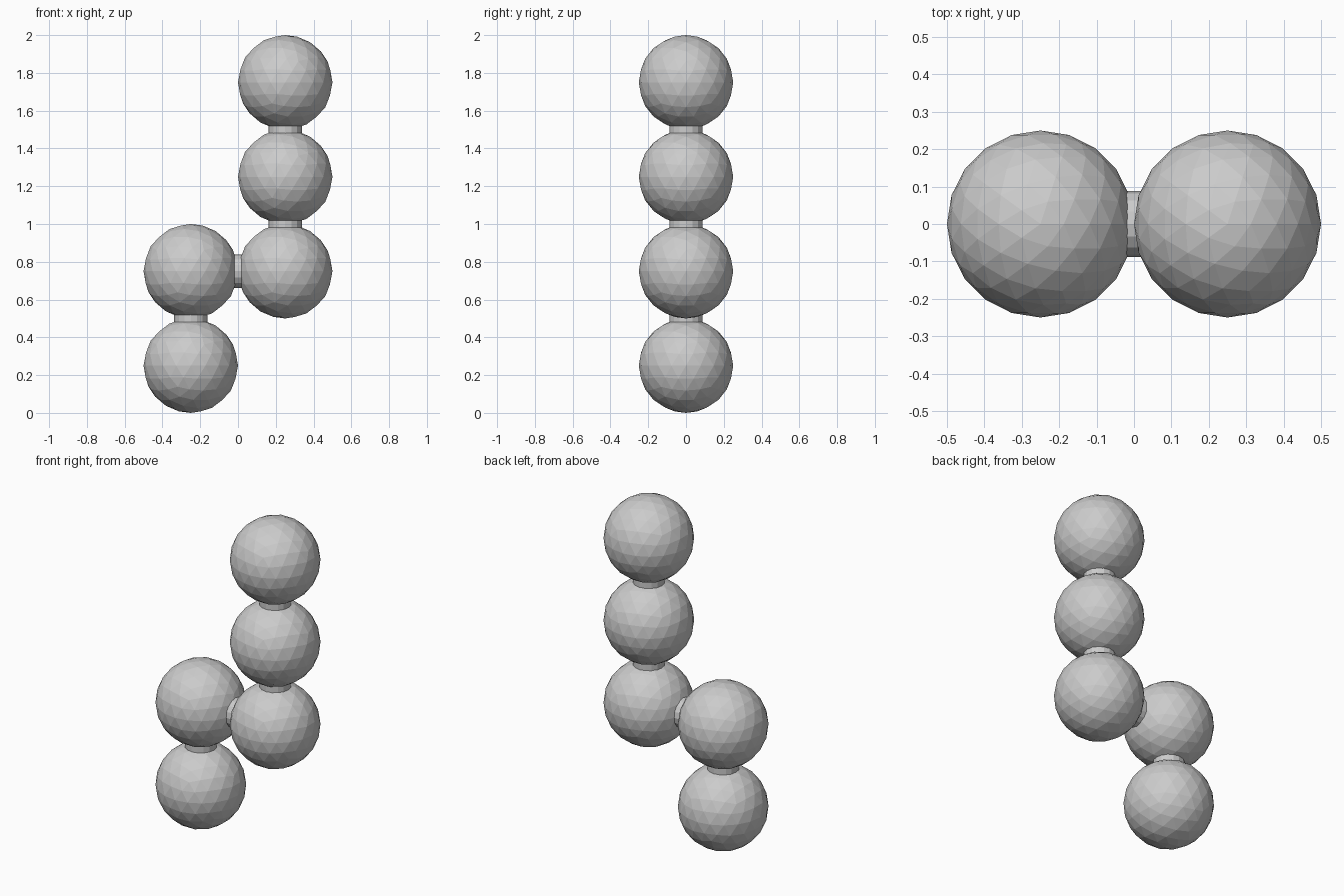
import bpy
from math import pi

if "Cube" in bpy.data.objects:
    bpy.data.objects.remove(bpy.data.objects["Cube"])

R = 0.25        # ball radius
NECK_R = 0.088  # connector radius
NECK_L = 0.2    # connector length, ends buried in the balls

# chain of ball centres (x, z) from bottom to top
centres = [(-0.25, 0.25), (-0.25, 0.75), (0.25, 0.75), (0.25, 1.25), (0.25, 1.75)]

# faceted balls
for i, (x, z) in enumerate(centres):
    bpy.ops.mesh.primitive_ico_sphere_add(subdivisions=3, radius=R, location=(x, 0, z))
    bpy.context.object.name = f"ball_{i + 1}"

# short connectors between neighbouring balls
for i, ((x0, z0), (x1, z1)) in enumerate(zip(centres, centres[1:])):
    tilt = pi / 2 if x0 != x1 else 0
    bpy.ops.mesh.primitive_cylinder_add(
        vertices=16, radius=NECK_R, depth=NECK_L,
        location=((x0 + x1) / 2, 0, (z0 + z1) / 2), rotation=(0, tilt, 0))
    bpy.context.object.name = f"connector_{i + 1}"
